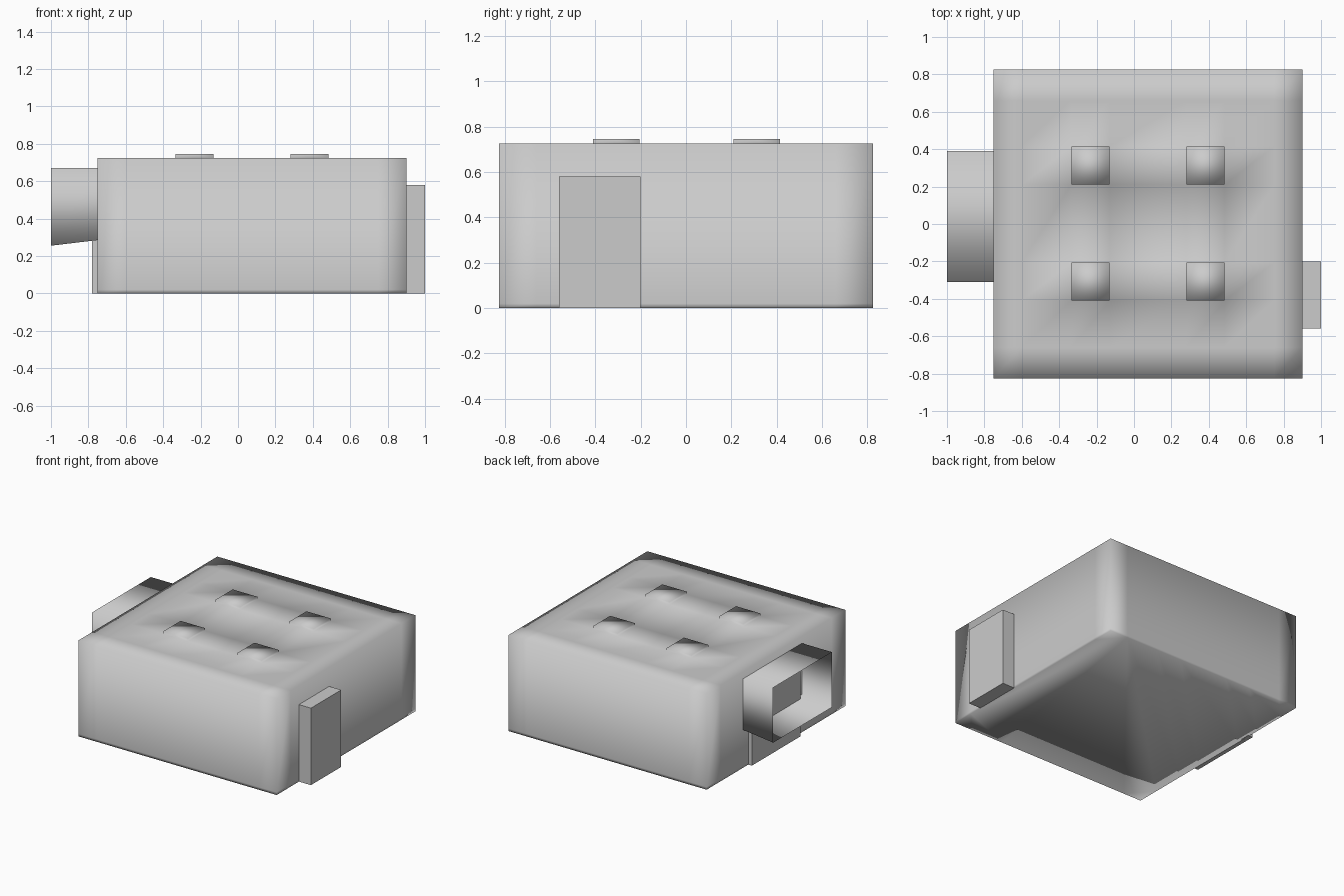
import bpy, bmesh

if "Cube" in bpy.data.objects:
    bpy.data.objects.remove(bpy.data.objects["Cube"])


def finish(name, bm, smooth):
    bmesh.ops.recalc_face_normals(bm, faces=bm.faces[:])
    for f in bm.faces:
        f.smooth = smooth
    me = bpy.data.meshes.new(name)
    bm.to_mesh(me)
    bm.free()
    ob = bpy.data.objects.new(name, me)
    bpy.context.collection.objects.link(ob)
    return ob


def box(name, x, y, z, smooth=False):
    bm = bmesh.new()
    bmesh.ops.create_cube(bm, size=1)
    for v in bm.verts:
        v.co = [r[0] + (c + 0.5) * (r[1] - r[0]) for c, r in zip(v.co, (x, y, z))]
    return finish(name, bm, smooth)


# Body: gridded top with four raised square studs, walls and closed base
xs = [-0.75, -0.60, -0.335, -0.13, 0.28, 0.485, 0.75, 0.90]
ys = [-0.825, -0.66, -0.41, -0.205, 0.21, 0.415, 0.66, 0.825]
TOP, STUD = 0.725, 0.745
bm = bmesh.new()
grid = [[bm.verts.new((x, y, TOP)) for y in ys] for x in xs]
studs = []
for i in range(7):
    for j in range(7):
        f = bm.faces.new((grid[i][j], grid[i + 1][j], grid[i + 1][j + 1], grid[i][j + 1]))
        if i in (2, 4) and j in (2, 4):
            studs.append(f)
rim = [e for e in bm.edges if e.is_boundary]
for f in bmesh.ops.extrude_discrete_faces(bm, faces=studs)["faces"]:
    for v in f.verts:
        v.co.z = STUD
for z in (0.02, 0.0):
    ext = bmesh.ops.extrude_edge_only(bm, edges=rim)["geom"]
    for v in ext:
        if isinstance(v, bmesh.types.BMVert):
            v.co.z = z
    rim = [e for e in ext if isinstance(e, bmesh.types.BMEdge)
           and all(abs(v.co.z - z) < 1e-5 for v in e.verts)]
bmesh.ops.contextual_create(bm, geom=rim)
finish("body", bm, True)

# Upright plate on the right side
box("side_plate", (0.88, 1.0), (-0.56, -0.20), (0.0, 0.58))

# Shallow panel on the left side, running up behind the chute
box("chute_panel", (-0.78, -0.74), (-0.25, 0.33), (0.0, 0.60))

# Open, thin-walled chute on the left, its floor dropping outwards
bm = bmesh.new()
rings = []
for x, low in ((-0.75, 0.285), (-1.0, 0.255)):
    rings.append([bm.verts.new((x, y, z)) for y, z in
                  ((-0.31, low), (0.39, low), (0.39, 0.67), (-0.31, 0.67))])
for k in range(4):
    n = (k + 1) % 4
    bm.faces.new((rings[0][k], rings[0][n], rings[1][n], rings[1][k]))
finish("chute", bm, True)
